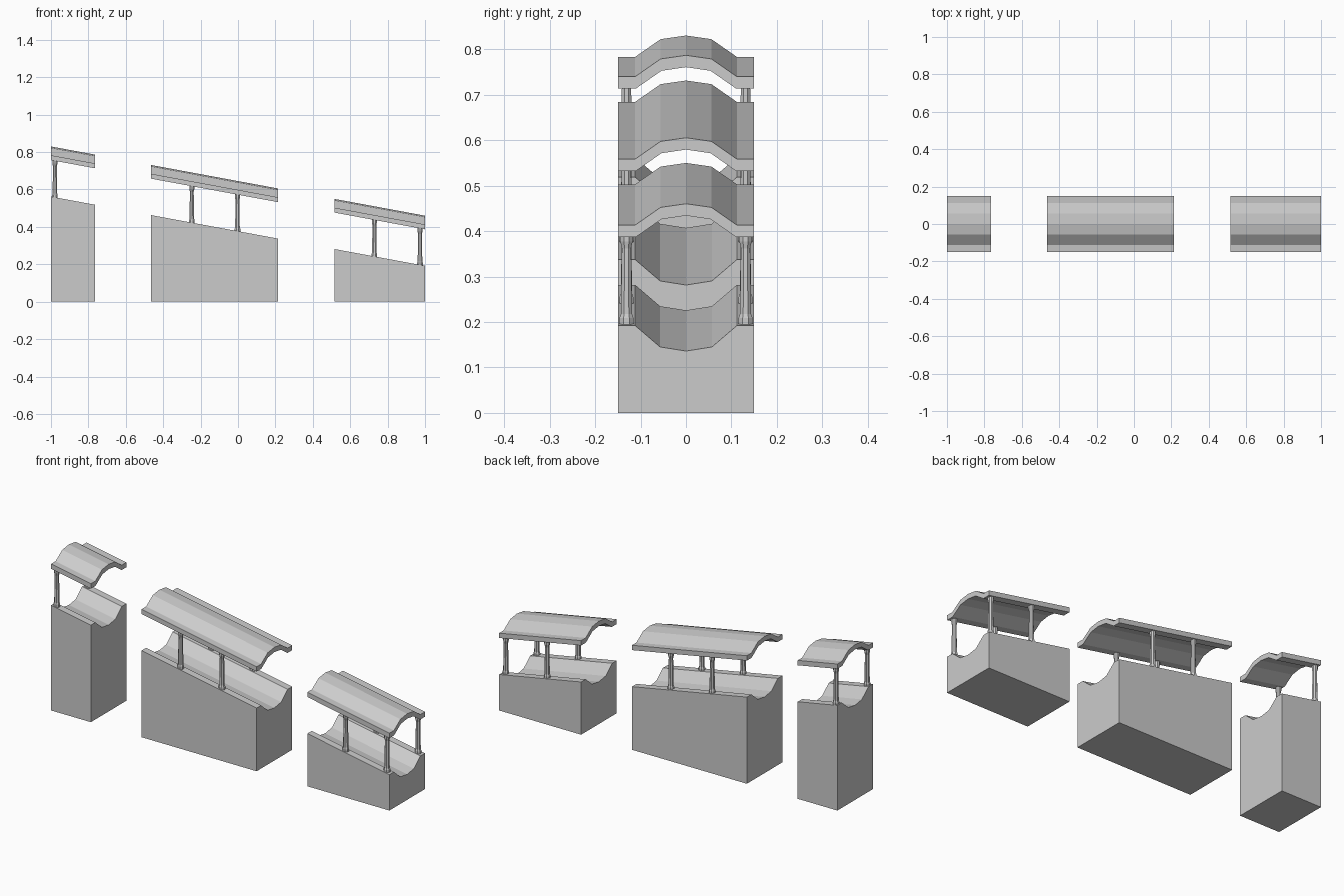
import bpy, bmesh, math

if "Cube" in bpy.data.objects:
    bpy.data.objects.remove(bpy.data.objects["Cube"])

SLOPE = -0.185      # fall of the whole run along x
LEVEL = 0.377       # rail height at x = 0


def rail(x):
    return LEVEL + SLOPE * x


def finish(bm, name):
    bmesh.ops.recalc_face_normals(bm, faces=bm.faces)
    mesh = bpy.data.meshes.new(name)
    bm.to_mesh(mesh)
    bm.free()
    ob = bpy.data.objects.new(name, mesh)
    bpy.context.collection.objects.link(ob)
    return ob


def mirrored(half):
    """Turn points from y = 0 outwards into a full line from -y to +y."""
    return [(-y, z) for y, z in reversed(half[1:])] + half


def sloped_prism(name, x0, x1, upper, lower, flat_bottom=False):
    """Sweep a strip section between upper and lower lines along the slope."""
    bm = bmesh.new()
    rings = []
    for x in (x0, x1):
        ring = [bm.verts.new((x, y, rail(x) + z)) for y, z in upper]
        drop = 0 if flat_bottom else rail(x)
        ring += [bm.verts.new((x, y, drop + z)) for y, z in reversed(lower)]
        rings.append(ring)
    a, b = rings
    n = len(a)
    for i in range(n):
        j = (i + 1) % n
        bm.faces.new((a[i], a[j], b[j], b[i]))
    bm.faces.new(a)
    bm.faces.new(b)
    return finish(bm, name)


def pillar(name, x, y, sides=8):
    """Turned post with a flared foot and cap."""
    profile = [(0.0165, -0.006), (0.0165, 0.012), (0.0135, 0.02),
               (0.011, 0.165), (0.0145, 0.18), (0.0145, 0.202)]
    bm = bmesh.new()
    rings = []
    for r, z in profile:
        ring = []
        for k in range(sides):
            t = math.tau * (k + 0.5) / sides
            ring.append(bm.verts.new((x + r * math.cos(t), y + r * math.sin(t),
                                      rail(x) + z)))
        rings.append(ring)
    for a, b in zip(rings, rings[1:]):
        for i in range(sides):
            j = (i + 1) % sides
            bm.faces.new((a[i], a[j], b[j], b[i]))
    bm.faces.new(rings[0])
    bm.faces.new(rings[-1])
    return finish(bm, name)


# Cross-sections: half lines from the middle outwards, relative to the rail top
channel = mirrored([(0, -0.056), (0.057, -0.047), (0.112, 0), (0.15, 0)])
floor_line = [(-0.15, 0), (0.15, 0)]
roof_top = mirrored([(0, 0.268), (0.056, 0.260), (0.112, 0.221), (0.15, 0.221)])
roof_under = mirrored([(0, 0.242), (0.054, 0.234), (0.110, 0.195), (0.15, 0.195)])

# Three separate wall sections, each with a channel and an arched roof
sections = {
    "upper": (-1.0, -0.765, [-0.979]),
    "middle": (-0.465, 0.215, [-0.247, -0.003]),
    "lower": (0.515, 1.0, [0.729, 0.973]),
}
for label, (x0, x1, posts) in sections.items():
    sloped_prism(label + "_channel_wall", x0, x1, channel, floor_line, True)
    sloped_prism(label + "_roof", x0, x1, roof_top, roof_under)
    for i, x in enumerate(posts):
        for side, y in (("front", -0.131), ("back", 0.131)):
            pillar(f"{label}_{side}_pillar_{i + 1}", x, y)
